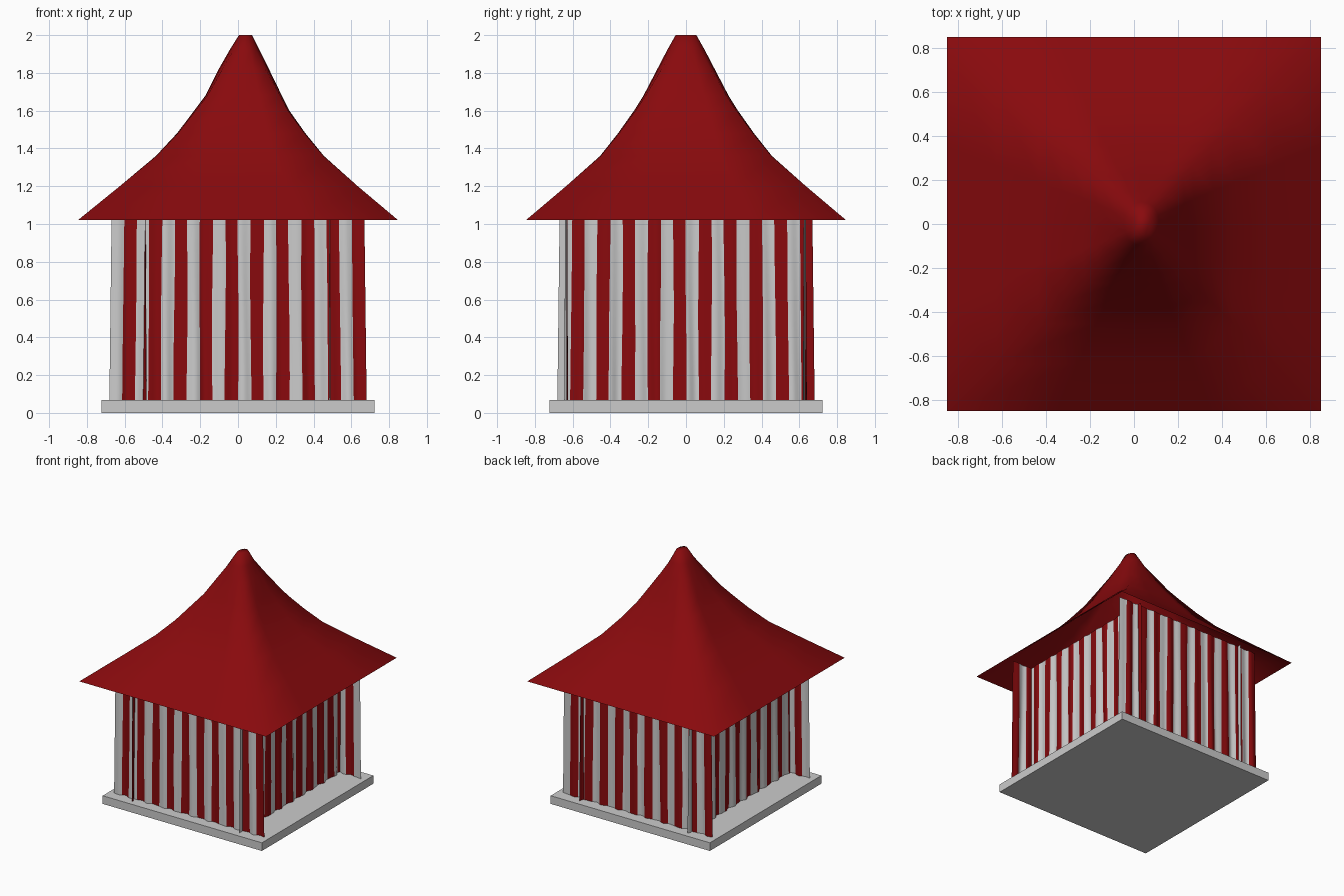
import bpy, bmesh, math

if "Cube" in bpy.data.objects:
    bpy.data.objects.remove(bpy.data.objects["Cube"])

STRIPES, SUB, ROWS = 20, 6, 8     # stripes per wall, columns per stripe, rows


def material(name, color):
    m = bpy.data.materials.new(name)
    m.diffuse_color = (*color, 1)
    m.use_nodes = True
    m.node_tree.nodes["Principled BSDF"].inputs["Base Color"].default_value = m.diffuse_color
    return m


def finish(name, bm, mats=()):
    me = bpy.data.meshes.new(name)
    bm.to_mesh(me)
    bm.free()
    for m in mats:
        me.materials.append(m)
    ob = bpy.data.objects.new(name, me)
    bpy.context.collection.objects.link(ob)
    return ob


def around(side, u, d):
    """Point on side number (0 front, then counter-clockwise)."""
    return [(u, -d), (d, u), (-u, d), (-d, -u)][side]


red = material("red_cloth", (0.25, 0.003, 0.004))
white = material("white_cloth", (0.8, 0.8, 0.8))

# Floor slab
bm = bmesh.new()
bmesh.ops.create_cube(bm, size=1)
for v in bm.verts:
    v.co = (v.co.x * 1.446, v.co.y * 1.446, (v.co.z + 0.5) * 0.067)
finish("floor_slab", bm)


# Striped cloth walls: four softly folded sheets that cross near the corners
def cloth_wall(name, side, dist):
    bm = bmesh.new()
    cols = STRIPES * SUB
    grid = []
    for r in range(ROWS + 1):
        t = r / ROWS
        half = 0.681 - 0.013 * t
        row = []
        for c in range(cols + 1):
            u = 2 * c / cols - 1
            fold = (math.sin(u * 31 + side * 1.7 + 0.5 * t)
                    + 0.5 * math.sin(u * 53 + side + 0.8 * t))
            d = dist + (0.008 - 0.004 * t) * fold
            sway = 0.003 * math.sin(5 * t + u * 17 + side) * (1 - u * u)
            x, y = around(side, u * half + sway, d)
            row.append(bm.verts.new((x, y, 0.066 + 1.064 * t)))
        grid.append(row)
    for a, b in zip(grid, grid[1:]):
        for c in range(cols):
            f = bm.faces.new((a[c], a[c + 1], b[c + 1], b[c]))
            f.material_index = (c // SUB) % 2
            f.smooth = True
    finish(name, bm, (white, red))


for side, (name, dist) in enumerate([("front_wall", 0.633), ("right_wall", 0.487),
                                     ("back_wall", 0.63), ("left_wall", 0.495)]):
    cloth_wall(name, side, dist)

# Swept roof: square eave blending into a round, slightly off-centre peak
# (height, x centre, x half width, y half width, roundness)
PROFILE = [
    (1.02, 0.0, 0.848, 0.848, 0.0),
    (1.20, 0.004, 0.63, 0.635, 0.0),
    (1.36, 0.01, 0.445, 0.455, 0.02),
    (1.48, 0.017, 0.34, 0.36, 0.05),
    (1.60, 0.02, 0.252, 0.275, 0.1),
    (1.68, 0.03, 0.202, 0.225, 0.18),
    (1.82, 0.031, 0.133, 0.152, 0.5),
    (1.92, 0.035, 0.08, 0.1, 0.9),
    (2.00, 0.04, 0.035, 0.055, 1.0),
]
N = 4                              # columns per roof side
bm = bmesh.new()
rings = []
for z, cx, rx, ry, rnd in PROFILE:
    ring = []
    for side in range(4):
        for c in range(N):
            x, y = around(side, math.tan(math.radians(c * 90 / N - 45)), 1)
            k = 1 - rnd + rnd / math.hypot(x, y)
            ring.append(bm.verts.new((cx + x * k * rx, y * k * ry, z)))
    rings.append(ring)
for a, b in zip(rings, rings[1:]):
    for i in range(4 * N):
        j = (i + 1) % (4 * N)
        bm.faces.new((a[i], a[j], b[j], b[i]))
bm.faces.new(rings[-1])
for f in bm.faces:
    f.smooth = True
finish("swept_roof", bm, (red,))
